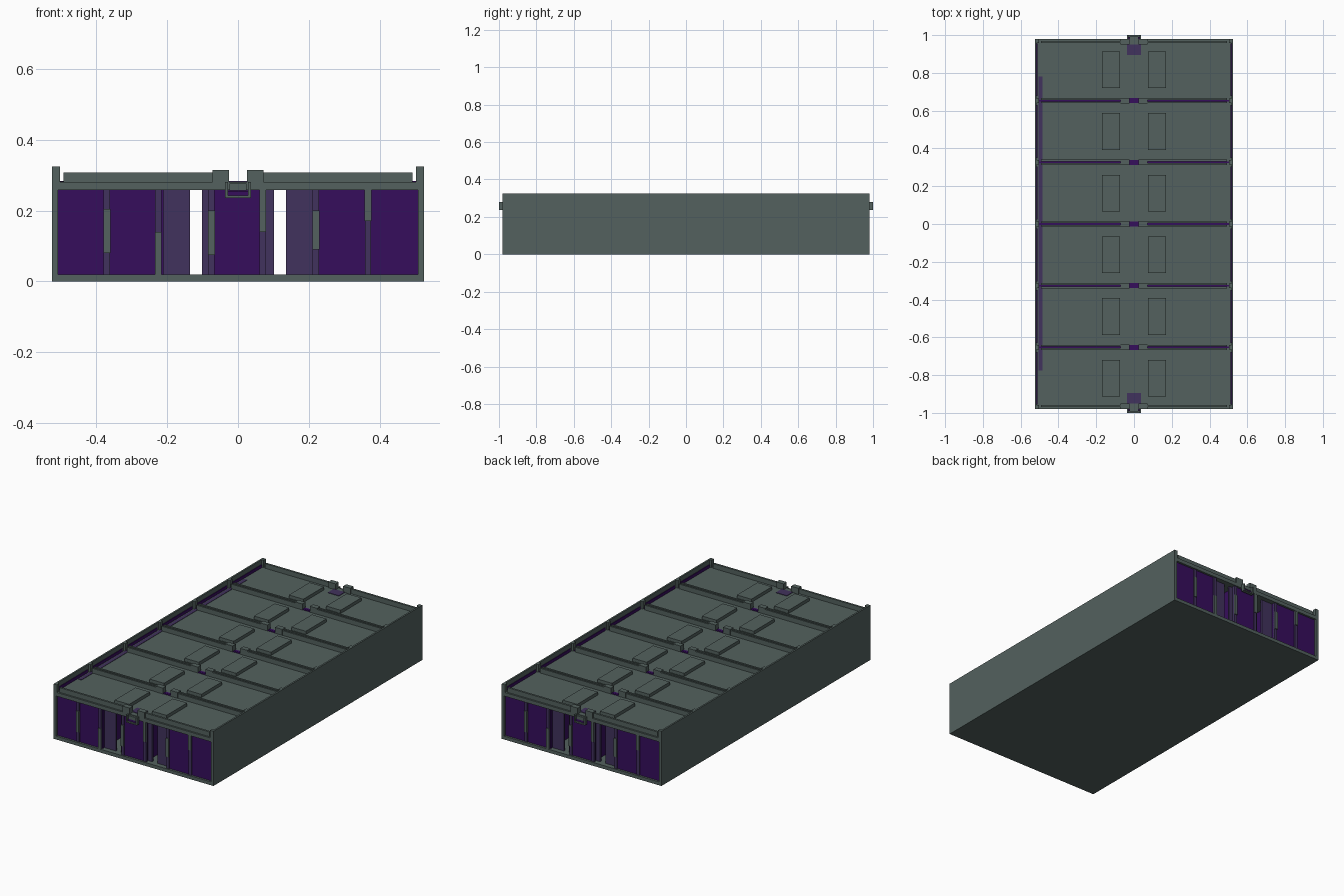
import bpy, bmesh

if "Cube" in bpy.data.objects:
    bpy.data.objects.remove(bpy.data.objects["Cube"])

def material(name, rgb):
    m = bpy.data.materials.new(name)
    lin = [((c / 255 + 0.055) / 1.055) ** 2.4 if c > 10 else c / 255 / 12.92 for c in rgb]
    m.diffuse_color = (*lin, 1)
    m.use_nodes = True
    m.node_tree.nodes["Principled BSDF"].inputs["Base Color"].default_value = m.diffuse_color
    return m

GREY = material("grey green", (83, 97, 94))
PURPLE = material("deep purple", (54, 13, 92))
MUTED = material("muted purple", (65, 50, 93))

def boxes(name, mat, spans):
    """One object made of axis-aligned boxes (x0, x1, y0, y1, z0, z1)."""
    bm = bmesh.new()
    for x0, x1, y0, y1, z0, z1 in spans:
        vs = bmesh.ops.create_cube(bm, size=1)["verts"]
        for v in vs:
            v.co = (x1 if v.co.x > 0 else x0, y1 if v.co.y > 0 else y0, z1 if v.co.z > 0 else z0)
    me = bpy.data.meshes.new(name)
    bm.to_mesh(me)
    bm.free()
    me.materials.append(mat)
    ob = bpy.data.objects.new(name, me)
    bpy.context.collection.objects.link(ob)
    return ob

def mx(s):
    """Add the copies mirrored in x."""
    return s + [(-b, -a, c, d, e, f) for a, b, c, d, e, f in s]

def spin(s):
    """Add the copies turned half way round z."""
    return s + [(-b, -a, -d, -c, e, f) for a, b, c, d, e, f in s]

W, L, ROOF = 0.525, 0.98, 0.28
BAY = 2 * L / 6
seams = [-L + BAY * i for i in range(1, 6)]

# shell
boxes("floor", GREY, [(-W, W, -L, L, 0, 0.02)])
boxes("roof", GREY, [(-W, W, -L, L, 0.258, ROOF)])
boxes("side_walls", GREY, mx([(0.515, W, -L, L, 0.02, 0.325)]))

# pillars: end frames and small wall pillars rising above the roof at each seam
pillars = [(0.503, 0.516, s - 0.012, s + 0.012, 0.02, 0.325) for s in seams]
pillars += spin([(0.508, 0.516, -L, -L + 0.025, 0.02, ROOF), (0.503, 0.516, -L, -L + 0.022, ROOF, 0.325)])[:2]
pillars += [(0.508, 0.516, L - 0.025, L, 0.02, ROOF), (0.503, 0.516, L - 0.022, L, ROOF, 0.325)]
boxes("wall_pillars", GREY, mx(pillars))

# low ridges across the roof, doubled at the seams
ridges = [(0.025, 0.492, y0, y0 + 0.012, ROOF, 0.308) for y0 in (-0.97, 0.958)]
for s in seams:
    ridges += [(0.025, 0.492, s - 0.014, s - 0.004, ROOF, 0.308),
               (0.025, 0.492, s + 0.004, s + 0.014, ROOF, 0.308)]
boxes("roof_ridges", GREY, mx(ridges))
boxes("seam_lines", PURPLE, [(-0.503, 0.503, s - 0.004, s + 0.004, ROOF, 0.284) for s in seams])
boxes("seam_gaps", PURPLE, [(-0.025, 0.025, s - 0.013, s + 0.013, ROOF, 0.283) for s in seams])

# blocks on both sides of the middle gap
blocks = [(0.025, 0.072, s - 0.015, s + 0.015, ROOF, 0.315) for s in seams]
blocks += [(0.025, 0.072, -L, -0.95, ROOF, 0.315), (0.025, 0.072, 0.95, L, ROOF, 0.315)]
boxes("ridge_blocks", GREY, mx(blocks))

# roof hatches, two to a bay
mids = [-L + BAY * (i + 0.5) for i in range(6)]
boxes("roof_hatches", GREY, mx([(0.075, 0.17, m - 0.097, m + 0.097, ROOF, 0.299) for m in mids]))

# purple plates on the roof
boxes("end_plates", MUTED, spin([(-0.036, 0.036, -0.95, -0.895, ROOF, 0.283)]))
boxes("roof_strip", MUTED, [(-0.505, -0.485, -0.775, 0.78, ROOF, 0.282)])
boxes("wall_strips", PURPLE, mx([(0.512, 0.5155, m - 0.14, m + 0.14, ROOF, 0.298) for m in mids]))

# U-shaped coupling brackets at both ends
boxes("coupling_brackets", GREY, spin([
    (-0.036, 0.036, -1.0, -L, 0.236, 0.243), (-0.036, -0.028, -1.0, -L, 0.243, 0.28),
    (0.028, 0.036, -1.0, -L, 0.243, 0.28), (-0.024, 0.024, -0.992, -L, 0.256, 0.276)]))
boxes("coupling_cores", PURPLE, spin([(-0.028, 0.028, -0.99, -L, 0.243, 0.255)]))

# end panels, with two corridors left open
rooms = [(-0.51, -0.215), (-0.082, 0.065), (0.215, 0.51)]
boxes("end_panels", PURPLE, spin([(a, b, -0.968, -0.962, 0.02, 0.258) for a, b in rooms]))
boxes("corridor_walls", PURPLE, mx([(0.211, 0.217, -0.965, 0.965, 0.02, 0.258),
                                   (0.068, 0.074, -0.965, 0.965, 0.02, 0.258)]))
boxes("partitions", PURPLE, mx([(0.215, 0.512, s - 0.004, s + 0.004, 0.02, 0.258) for s in seams]))

# half-closed sliding doors in the corridors
door_y = [-0.945] + seams + [0.945]
boxes("sliding_doors", MUTED, mx(
    [(0.136, 0.212, y - 0.006, y + 0.006, 0.02, 0.258) for y in door_y] +
    [(0.073, 0.102, y - 0.006, y + 0.006, 0.02, 0.258) for y in door_y]))

# end posts, each with a grey cover plate over part of its height
posts = [(-0.37, 0.08, 0.205), (-0.225, 0.02, 0.14), (-0.075, 0.075, 0.2),
         (0.07, 0.14, 0.258), (0.22, 0.09, 0.2), (0.367, 0.17, 0.258)]
boxes("end_posts", MUTED, spin([(x - 0.009, x + 0.009, -0.974, -0.96, 0.02, 0.258) for x, a, b in posts]))
boxes("post_covers", GREY, spin([(x - 0.0095, x + 0.0095, -0.979, -0.973, a, b) for x, a, b in posts]))
